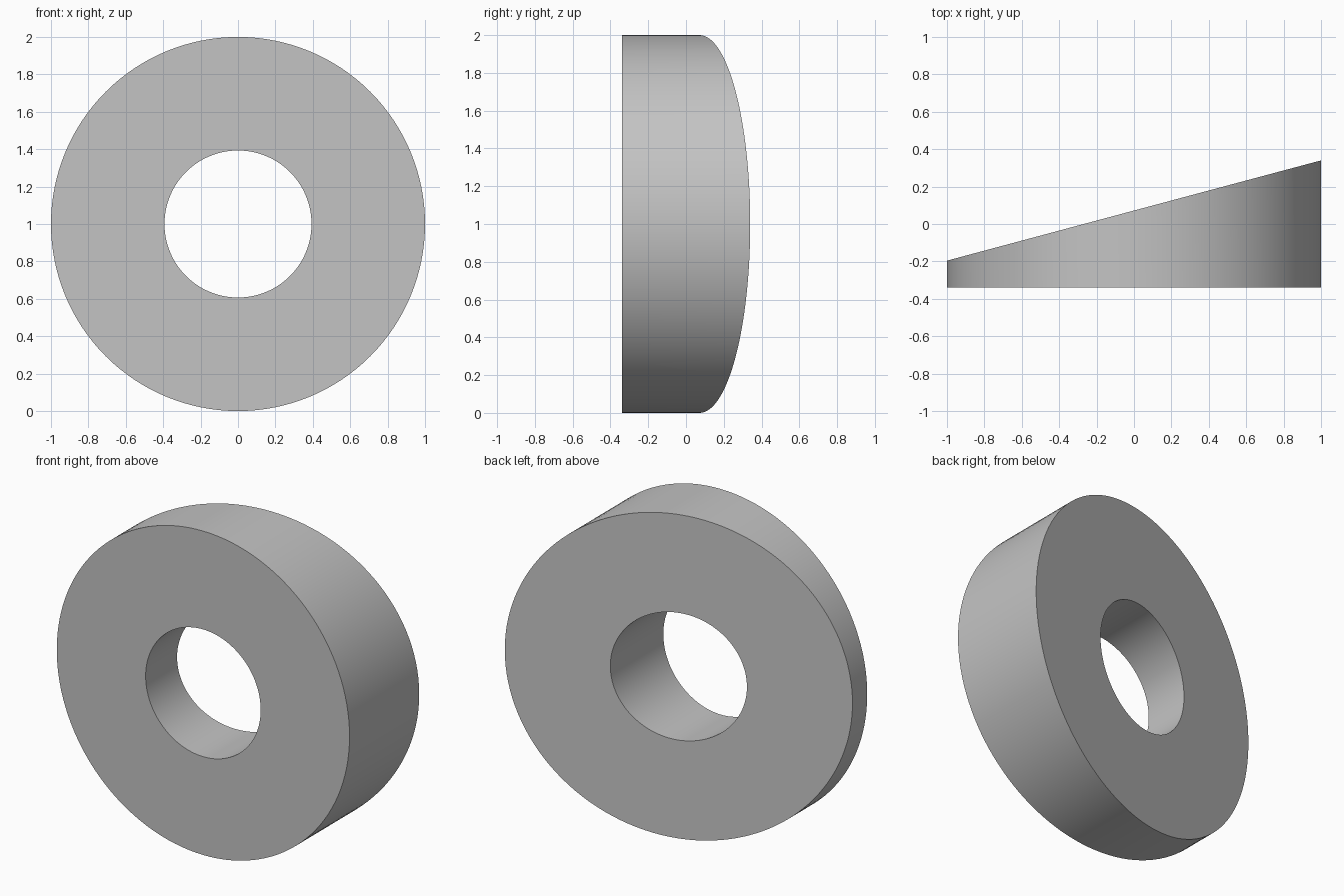
import bpy
import bmesh
from math import cos, sin, pi, tan, radians

cube = bpy.data.objects.get("Cube")
if cube:
    bpy.data.objects.remove(cube, do_unlink=True)

SEGMENTS = 128
OUTER, BORE = 1.0, 0.393
FRONT, MID = -0.34, 0.072
SLOPE = tan(radians(15))

grey = bpy.data.materials.new("plain grey")
grey.use_nodes = True
grey.diffuse_color = (0.55, 0.55, 0.55, 1)
grey.node_tree.nodes["Principled BSDF"].inputs["Base Color"].default_value = (0.55, 0.55, 0.55, 1)

bm = bmesh.new()


def ring(radius, tapered):
    """Circle of vertices on the flat front or the slanted back plane."""
    verts = []
    for i in range(SEGMENTS):
        a = 2 * pi * i / SEGMENTS
        x, z = radius * cos(a), radius * sin(a)
        verts.append(bm.verts.new((x, MID + SLOPE * x if tapered else FRONT, 1 + z)))
    return verts


# Front rim, back rim, back bore edge, front bore edge, joined in a closed loop
rings = [ring(OUTER, False), ring(OUTER, True), ring(BORE, True), ring(BORE, False)]
for k, a in enumerate(rings):
    b = rings[(k + 1) % len(rings)]
    for i in range(SEGMENTS):
        j = (i + 1) % SEGMENTS
        bm.faces.new((a[i], a[j], b[j], b[i]))
bmesh.ops.recalc_face_normals(bm, faces=bm.faces)

mesh = bpy.data.meshes.new("tapered_washer")
bm.to_mesh(mesh)
bm.free()
mesh.materials.append(grey)
washer = bpy.data.objects.new("tapered_washer", mesh)
bpy.context.collection.objects.link(washer)

# Smooth walls with crisp rims
bpy.ops.object.select_all(action="DESELECT")
washer.select_set(True)
bpy.context.view_layer.objects.active = washer
bpy.ops.object.shade_smooth_by_angle(angle=radians(30))
